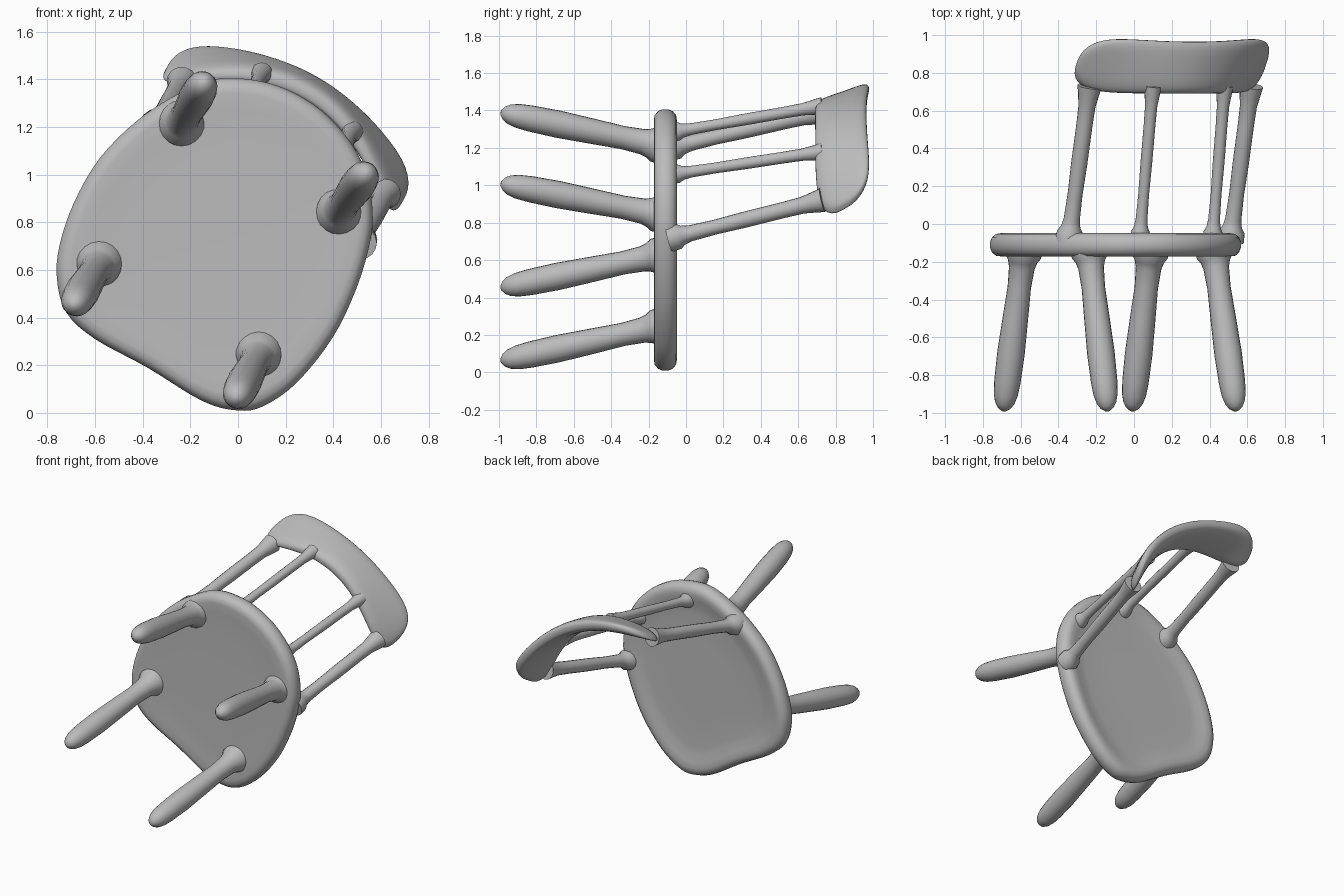
import bpy, bmesh, math
from mathutils import Vector

if "Cube" in bpy.data.objects:
    bpy.data.objects.remove(bpy.data.objects["Cube"])

grey = bpy.data.materials.new("plain_grey")
grey.diffuse_color = (0.5, 0.5, 0.5, 1)
grey.use_nodes = True
grey.node_tree.nodes["Principled BSDF"].inputs["Base Color"].default_value = grey.diffuse_color


def loft(name, rings):
    """Skin closed rings of equal length and cap both ends."""
    bm = bmesh.new()
    loops = [[bm.verts.new(p) for p in ring] for ring in rings]
    n = len(loops[0])
    for a, b in zip(loops, loops[1:]):
        for i in range(n):
            bm.faces.new((a[i], a[(i + 1) % n], b[(i + 1) % n], b[i]))
    bm.faces.new(loops[0][::-1])
    bm.faces.new(loops[-1])
    bmesh.ops.recalc_face_normals(bm, faces=bm.faces)
    me = bpy.data.meshes.new(name)
    bm.to_mesh(me)
    bm.free()
    me.materials.append(grey)
    ob = bpy.data.objects.new(name, me)
    bpy.context.collection.objects.link(ob)
    bpy.context.view_layer.objects.active = ob
    ob.select_set(True)
    bpy.ops.object.shade_smooth_by_angle(angle=math.radians(50))
    ob.select_set(False)
    return ob


def catmull(p0, p1, p2, p3, t):
    return 0.5 * (2 * p1 + (p2 - p0) * t + (2 * p0 - 5 * p1 + 4 * p2 - p3) * t * t
                  + (3 * p1 - p0 - 3 * p2 + p3) * t ** 3)


def rod(name, start, end, profile, sides=20):
    """Turned rod: profile holds (fraction along, radius)."""
    a, b = Vector(start), Vector(end)
    d = (b - a).normalized()
    u = d.cross(Vector((0, 0, 1))).normalized()
    v = d.cross(u)
    rings = []
    for t, r in profile:
        c = a.lerp(b, t)
        rings.append([c + r * (math.cos(k) * u + math.sin(k) * v)
                      for k in (math.tau * i / sides for i in range(sides))])
    return loft(name, rings)


# Seat: smooth rounded outline in x and z, with a shallow dished top
outline = [(0.0, 0.01), (0.11, 0.03), (0.25, 0.13), (0.40, 0.32), (0.50, 0.53),
           (0.555, 0.72), (0.565, 0.85), (0.54, 1.0), (0.47, 1.14), (0.35, 1.27),
           (0.20, 1.36), (0.05, 1.40), (-0.10, 1.40), (-0.25, 1.34), (-0.42, 1.23),
           (-0.58, 1.07), (-0.69, 0.88), (-0.75, 0.70), (-0.76, 0.56), (-0.72, 0.42),
           (-0.60, 0.31), (-0.38, 0.19), (-0.15, 0.05)]
pts = [Vector(p) for p in outline]
n = len(pts)
edge = [catmull(pts[i - 1], pts[i], pts[(i + 1) % n], pts[(i + 2) % n], k / 4)
        for i in range(n) for k in range(4)]
mid = Vector((-0.08, 0.72))
section = [(0.30, -0.165), (0.12, -0.168), (0.06, -0.172), (0.03, -0.168), (0.01, -0.15),
           (0.0, -0.125), (0.0, -0.095), (0.01, -0.07), (0.03, -0.053), (0.06, -0.048),
           (0.10, -0.055), (0.15, -0.066), (0.20, -0.070), (0.40, -0.070)]
rings = []
for inset, y in section:
    s = 1 - inset / 0.66
    rings.append([((mid + (p - mid) * s).x, y, (mid + (p - mid) * s).y) for p in edge])
loft("seat", rings)

# Legs: splayed, slightly swollen, rounded at the foot
leg_profile = [(0, 0.10), (0.06, 0.095), (0.09, 0.078), (0.13, 0.068), (0.25, 0.062),
               (0.45, 0.068), (0.65, 0.073), (0.82, 0.070), (0.90, 0.064),
               (0.95, 0.052), (0.98, 0.036), (1.0, 0.012)]
legs = {"rear_leg_left": ((-0.24, 1.21), (-0.14, 1.39)),
        "rear_leg_right": ((0.42, 0.84), (0.54, 1.01)),
        "front_leg_left": ((-0.58, 0.63), (-0.69, 0.45)),
        "front_leg_right": ((0.09, 0.25), (-0.01, 0.06))}
for name, (top, foot) in legs.items():
    rod(name, (top[0], -0.12, top[1]), (foot[0], -0.99, foot[1]), leg_profile)

# Back spindles: thick outer posts, thin inner ones, flared at both ends
flare = [(0, 1.7), (0.06, 1.6), (0.09, 1.2), (0.14, 1.0), (0.3, 0.92), (0.5, 1.0),
         (0.75, 1.0), (0.87, 1.05), (0.93, 1.25), (1.0, 1.5)]
spindles = {"outer_spindle_left": ((-0.345, 1.20), (-0.235, 1.39), 0.043),
            "inner_spindle_left": ((0.03, 1.28), (0.10, 1.425), 0.031),
            "inner_spindle_right": ((0.415, 1.055), (0.48, 1.18), 0.031),
            "outer_spindle_right": ((0.51, 0.715), (0.62, 0.92), 0.043)}
for name, (low, high, r) in spindles.items():
    rod(name, (low[0], -0.09, low[1]), (high[0], 0.73, high[1]),
        [(t, r * f) for t, f in flare], 16)

# Crest rail: curved panel that leans back, rounded at its ends
side, back = Vector((0.868, 0, -0.496)), Vector((0.496, 0, 0.868))
rings = []
for i in range(41):
    q = math.sin((i / 40 - 0.5) * math.pi) * 0.9995
    u = 0.57 * q
    taper = (1 - abs(q) ** 7) ** 0.4
    centre_y = 0.828 + 0.02 * q * q
    half_h = (0.137 + 0.018 * q * q) * taper
    half_t = 0.046 * taper ** 0.6
    ring = []
    for k in range(28):
        a = math.tau * k / 28
        c, s = math.cos(a), math.sin(a)
        h = half_h * math.copysign(abs(c) ** 0.55, c)
        t = half_t * math.copysign(abs(s) ** 0.7, s)
        y = centre_y + h
        f = (y - 0.69) / 0.3
        w = (1.31 + 0.05 * f) - (0.92 - 0.45 * f) * u * u + t
        ring.append(side * (u - 0.41) + back * w + Vector((0, y, 0)))
    rings.append(ring)
loft("crest_rail", rings)
